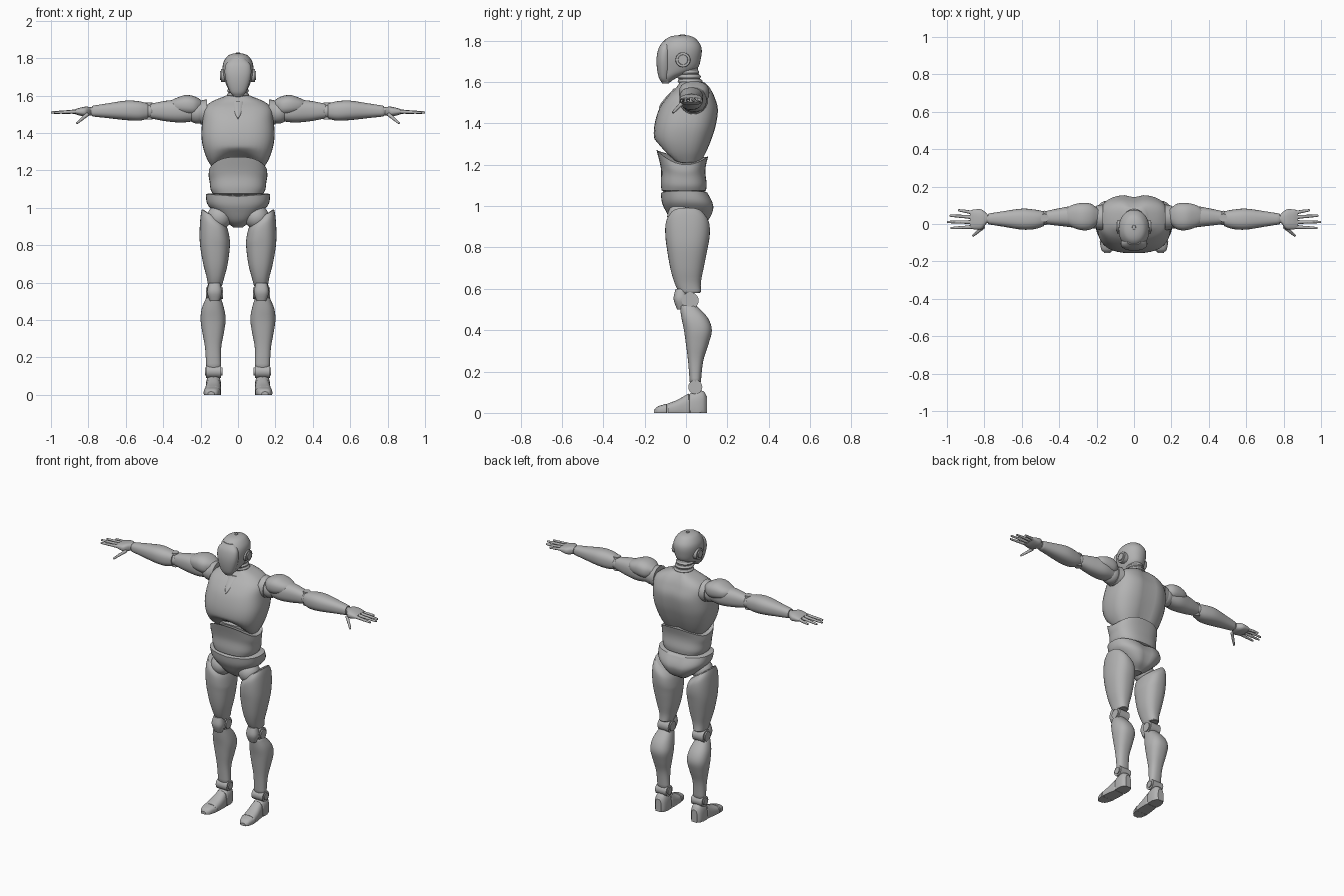
import bpy, bmesh, math
from mathutils import Vector

cube = bpy.data.objects.get("Cube")
if cube:
    bpy.data.objects.remove(cube, do_unlink=True)

grey = bpy.data.materials.new("plain_grey")
grey.use_nodes = True
grey.diffuse_color = (.45, .45, .45, 1)
grey.node_tree.nodes["Principled BSDF"].inputs["Base Color"].default_value = grey.diffuse_color

SHARP = math.radians(38)
SIDES = 36


def clamp(value):
    return max(0.0, min(1.0, value))


def finish(name, bm, mirror=1):
    """Turn a bmesh into a smooth shaded object, optionally mirrored to -x."""
    for vert in bm.verts:
        vert.co.x *= mirror
    bmesh.ops.recalc_face_normals(bm, faces=bm.faces[:])
    for face in bm.faces:
        face.smooth = True
    for edge in bm.edges:
        edge.smooth = edge.calc_face_angle(0) < SHARP
    mesh = bpy.data.meshes.new(name)
    bm.to_mesh(mesh)
    bm.free()
    mesh.materials.append(grey)
    obj = bpy.data.objects.new(name, mesh)
    bpy.context.scene.collection.objects.link(obj)
    return obj


def spline(rows, steps=4):
    """Smooth the section rows with a Catmull-Rom curve."""
    rows = [Vector(row) for row in rows]
    result = []
    for i in range(len(rows) - 1):
        a, b, c, d = (rows[max(0, min(len(rows) - 1, i + k))] for k in (-1, 0, 1, 2))
        for k in range(steps):
            t = k / steps
            result.append(b + (c - a) * (t / 2) + (a * 2 - b * 5 + c * 4 - d) * (t * t / 2)
                          + (b * 3 - a - c * 3 + d) * (t ** 3 / 2))
    return result + [rows[-1]]


def soft_rim(row, push):
    """A slightly smaller section just past an end, to soften its rim."""
    t, a, b, c, d = row
    da, dc = (b - a) * .04, (d - c) * .04
    return Vector((t + push, a + da, b - da, c + dc, d - dc))


def loft(name, rows, axis="z", power=2.4, warp=None, mirror=1):
    """Rows are (position, low, high, low, high) on the axis and the two others."""
    if len(rows[0]) == 4:
        rows = [(t, -half, half, low, high) for t, half, low, high in rows]
    rows = spline(rows)
    rows = [soft_rim(rows[0], -.004)] + rows + [soft_rim(rows[-1], .004)]
    place = {"x": lambda t, u, v: (t, u, v),
             "y": lambda t, u, v: (u, t, v),
             "z": lambda t, u, v: (u, v, t)}[axis]
    bm = bmesh.new()
    rings = []
    for t, a, b, c, d in rows:
        ring = []
        for k in range(SIDES):
            angle = math.tau * k / SIDES
            co, si = math.cos(angle), math.sin(angle)
            u = math.copysign(abs(co) ** (2 / power), co)
            v = math.copysign(abs(si) ** (2 / power), si)
            point = Vector(place(t, (a + b + u * (b - a)) / 2, (c + d + v * (d - c)) / 2))
            ring.append(bm.verts.new(warp(point) if warp else point))
        rings.append(ring)
    for low, high in zip(rings, rings[1:]):
        for k in range(SIDES):
            n = (k + 1) % SIDES
            bm.faces.new((low[k], low[n], high[n], high[k]))
    for ring in (rings[0], rings[-1]):
        middle = bm.verts.new(sum((vert.co for vert in ring), Vector()) / SIDES)
        for k in range(SIDES):
            bm.faces.new((ring[k], ring[(k + 1) % SIDES], middle))
    return finish(name, bm, mirror)


def rod(name, start, end, r_start, r_end, mirror=1, sides=24):
    """A straight tapered cylinder between two points."""
    start, end = Vector(start), Vector(end)
    bm = bmesh.new()
    bmesh.ops.create_cone(bm, cap_ends=True, segments=sides, radius1=r_start,
                          radius2=r_end, depth=(end - start).length)
    turn = Vector((0, 0, 1)).rotation_difference(end - start)
    for vert in bm.verts:
        vert.co = turn @ vert.co + (start + end) / 2
    return finish(name, bm, mirror)


def ball(name, centre, radius, mirror=1):
    bm = bmesh.new()
    bmesh.ops.create_uvsphere(bm, u_segments=24, v_segments=16, radius=radius)
    bmesh.ops.translate(bm, verts=bm.verts[:], vec=centre)
    return finish(name, bm, mirror)


def back_groove(point, depth):
    """Press a shallow centre line into the back."""
    if point.y > .03:
        point.y -= depth * math.exp(-(point.x / .035) ** 2)
    return point


def chest_warp(point):
    # arch of the ribs at the lower front
    arch = clamp(1 - (point.x / .14) ** 2) * clamp(-point.y / .08)
    point.z += .07 * arch * clamp((1.33 - point.z) / .12)
    return back_groove(point, .014)


def abdomen_warp(point):
    point.z += .06 * (point.y / .13) ** 2 * clamp((point.z - 1.07) / .13)
    return point


def pelvis_warp(point):
    point.z += .07 * (abs(point.x) - .1) * clamp((point.z - .98) / .08)
    return back_groove(point, .012)


def thigh_warp(point):
    # slanted cut along the groin
    point.z += (point.x - .19) * .7 * clamp((point.z - .8) / .19)
    return point


def foot_warp(point):
    point.z = max(0.0, point.z)
    point.x += .1 * max(0.0, -point.y)
    return point


# head and neck
loft("skull", [(1.605, .03, -.11, -.07), (1.625, .046, -.122, -.035), (1.66, .064, -.131, .05),
               (1.72, .08, -.134, .073), (1.77, .08, -.125, .074), (1.807, .06, -.098, .05),
               (1.822, .036, -.068, .024), (1.827, .01, -.03, -.005)], power=2.1)
loft("face_mask", [(1.598, .025, -.117, -.08), (1.62, .043, -.131, -.08), (1.67, .062, -.141, -.07),
                   (1.72, .071, -.142, -.07), (1.765, .066, -.132, -.07),
                   (1.795, .04, -.112, -.07)], power=2.3)
loft("neck", [(1.53, .056, -.02, .09), (1.6, .05, -.035, .07), (1.68, .048, -.045, .055)], power=2)
for i in range(5):
    z, y, r = 1.56 + i * .022, .032 - i * .006, .064 - i * .002
    loft(f"neck_ring_{i + 1}", [(z - .007, r - .004, y - r + .004, y + r - .004), (z, r, y - r, y + r),
                                (z + .007, r - .004, y - r + .004, y + r - .004)], power=2)

# trunk
loft("chest", [(1.21, .135, -.09, .075), (1.26, .165, -.127, .1), (1.32, .186, -.153, .125),
               (1.39, .196, -.153, .147), (1.47, .19, -.13, .157), (1.53, .182, -.09, .14),
               (1.568, .14, -.052, .122), (1.597, .07, -.03, .1)], power=2.7, warp=chest_warp)
loft("collar_notch", [(1.48, .006, -.131, -.05), (1.5, .022, -.119, -.04), (1.53, .032, -.095, -.02),
                      (1.565, .036, -.062, 0)])
loft("inner_waist", [(1.02, .1, -.08, .07), (1.14, .1, -.08, .06), (1.26, .11, -.09, .06)])
loft("abdomen", [(1.075, .135, -.118, .097), (1.1, .147, -.122, .1), (1.14, .152, -.12, .094),
                 (1.17, .157, -.128, .096), (1.2, .155, -.143, .107)], power=2.6, warp=abdomen_warp)
loft("pelvis", [(.9, .03, -.03, .07), (.93, .075, -.07, .115), (.98, .13, -.1, .137),
                (1.02, .165, -.116, .132), (1.068, .172, -.122, .108)], power=2.5, warp=pelvis_warp)

for side, s in (("left_", 1), ("right_", -1)):
    # ear discs
    rod(side + "ear_disc", (.06, -.015, 1.708), (.09, -.015, 1.708), .037, .035, s)
    rod(side + "ear_cap", (.08, -.015, 1.708), (.096, -.015, 1.708), .027, .023, s)

    # leg
    ball(side + "hip_joint", (.1, -.025, .95), .066, s)
    loft(side + "thigh", [(.585, .085, .16, -.035, .073), (.63, .073, .168, -.056, .072),
                          (.7, .055, .186, -.076, .085), (.8, .043, .203, -.093, .105),
                          (.88, .045, .205, -.1, .115), (.95, .052, .2, -.098, .112),
                          (.99, .06, .193, -.08, .09)], warp=thigh_warp, mirror=s)
    rod(side + "knee_joint", (.087, .02, .543), (.165, .02, .543), .041, .041, s)
    rod(side + "knee_disc", (.08, .02, .543), (.172, .02, .543), .03, .03, s)
    loft(side + "kneecap", [(.505, .098, .152, -.045, 0), (.55, .086, .165, -.06, .01),
                            (.595, .095, .156, -.052, 0)], mirror=s)
    loft(side + "shin", [(.15, .09, .17, .018, .072), (.25, .09, .176, .01, .083),
                         (.33, .076, .19, 0, .108), (.4, .066, .2, -.01, .125),
                         (.46, .074, .194, -.022, .105), (.515, .09, .172, -.03, .055)], mirror=s)
    rod(side + "ankle_joint", (.09, .045, .125), (.17, .045, .125), .034, .034, s)
    rod(side + "ankle_disc", (.084, .045, .125), (.176, .045, .125), .022, .022, s)
    loft(side + "toe_cap", [(-.15, .11, .147, -.01, .018), (-.135, .094, .162, -.015, .032),
                            (-.095, .084, .174, -.02, .044)], "y", 2.8, foot_warp, s)
    loft(side + "midfoot", [(-.086, .085, .174, -.02, .046), (-.04, .087, .174, -.03, .064),
                            (.012, .092, .17, -.04, .094)], "y", 2.6, foot_warp, s)
    loft(side + "heel", [(.022, .09, .172, -.04, .096), (.06, .09, .172, -.04, .108),
                         (.085, .096, .166, -.03, .104), (.098, .108, .154, -.02, .085)],
         "y", 2.8, foot_warp, s)

    # arm
    rod(side + "shoulder_socket", (.165, .035, 1.51), (.2, .035, 1.51), .07, .064, s)
    ball(side + "shoulder_joint", (.215, .035, 1.51), .06, s)
    loft(side + "shoulder_cap", [(.192, .005, .08, 1.52, 1.572), (.23, -.028, .108, 1.495, 1.595),
                                 (.28, -.033, .112, 1.495, 1.603), (.335, -.015, .1, 1.51, 1.585),
                                 (.37, .015, .07, 1.53, 1.568)], "x", mirror=s)
    loft(side + "upper_arm", [(.225, -.01, .09, 1.465, 1.565), (.3, -.02, .1, 1.456, 1.578),
                              (.38, -.012, .088, 1.462, 1.573), (.44, -.005, .076, 1.473, 1.562),
                              (.467, 0, .07, 1.478, 1.557)], "x", mirror=s)
    ball(side + "elbow_joint", (.476, .033, 1.517), .038, s)
    rod(side + "elbow_disc", (.478, .033, 1.472), (.478, .033, 1.562), .022, .022, s)
    loft(side + "forearm", [(.484, -.012, .068, 1.476, 1.558), (.53, -.027, .077, 1.466, 1.57),
                            (.6, -.03, .082, 1.469, 1.573), (.7, -.014, .068, 1.48, 1.558),
                            (.776, -.002, .056, 1.488, 1.546)], "x", mirror=s)
    rod(side + "wrist", (.765, .027, 1.516), (.8, .027, 1.516), .023, .021, s)
    loft(side + "palm", [(.788, .004, .056, 1.495, 1.538), (.815, -.028, .078, 1.488, 1.541),
                         (.85, -.029, .078, 1.494, 1.534), (.872, -.025, .074, 1.502, 1.526)],
         "x", 2.6, mirror=s)

    # jointed fingers and thumb, each a chain of tapered rods and knuckles
    digits = {"little_finger": ((.868, .062, 1.513), (.94, .074, 1.508)),
              "ring_finger": ((.872, .037, 1.515), (.985, .045, 1.508)),
              "middle_finger": ((.874, .01, 1.515), (1, .011, 1.51)),
              "index_finger": ((.87, -.016, 1.514), (.98, -.022, 1.509)),
              "thumb": ((.807, -.018, 1.498), (.862, -.064, 1.452))}
    for label, (root, tip) in digits.items():
        root, tip = Vector(root), Vector(tip)
        for joint, (a, b) in enumerate(((0, .42), (.44, .72), (.74, 1))):
            wide = .0105 - joint * .0015
            start, end = root.lerp(tip, a), root.lerp(tip, b)
            rod(f"{side}{label}_{joint + 1}", start, end, wide, wide * .75, s, 12)
            ball(f"{side}{label}_knuckle_{joint + 1}", start, wide * .95, s)
